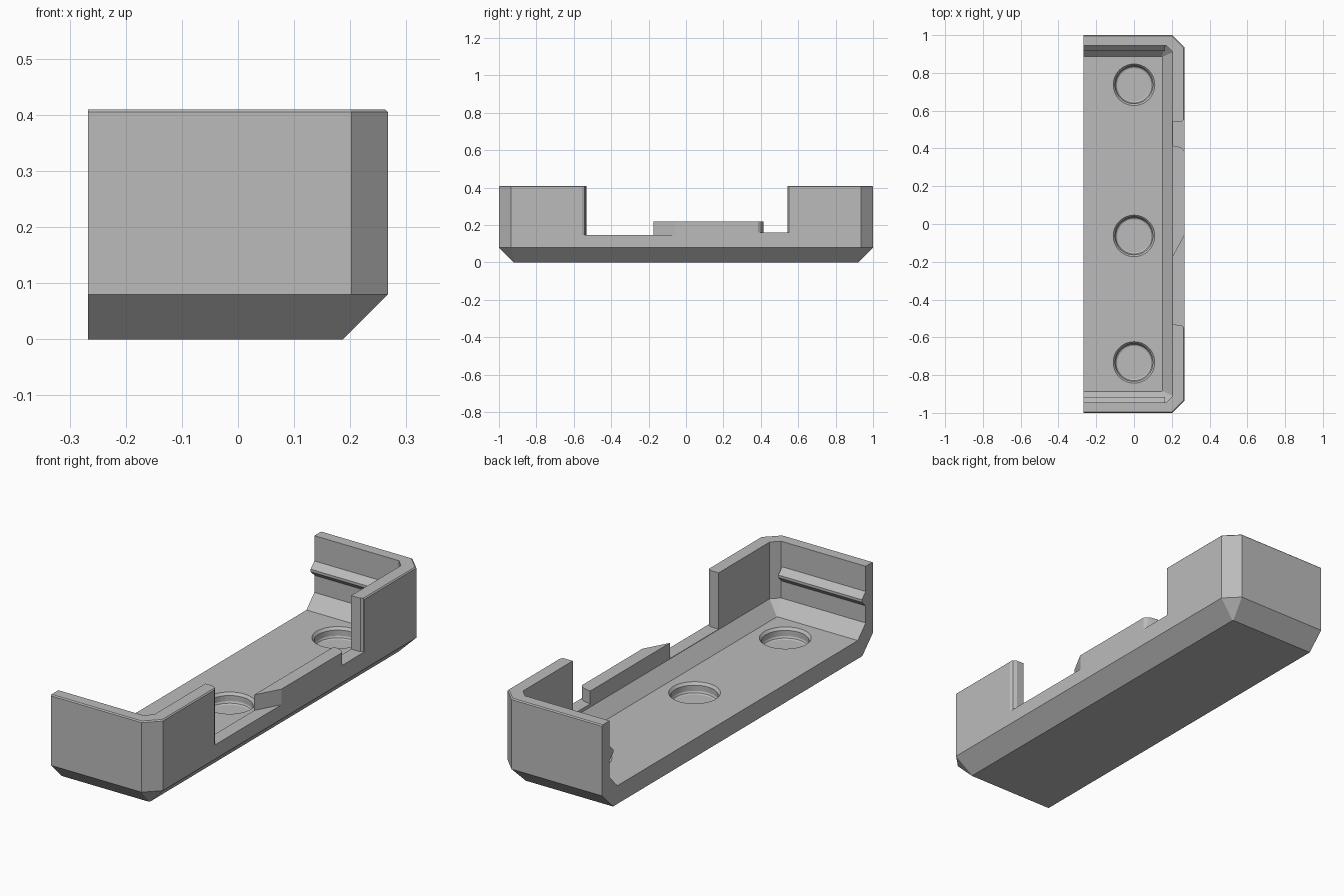
import bpy, bmesh, math

if "Cube" in bpy.data.objects:
    bpy.data.objects.remove(bpy.data.objects["Cube"])

grey = bpy.data.materials.new("plain_grey")
grey.use_nodes = True
COLOUR = (0.5, 0.5, 0.5, 1)
grey.diffuse_color = COLOUR
grey.node_tree.nodes["Principled BSDF"].inputs["Base Color"].default_value = COLOUR

OPEN_X = -0.267


def loft(name, rings):
    """Join equal-length closed rings into a capped solid."""
    bm = bmesh.new()
    loops = [[bm.verts.new(p) for p in ring] for ring in rings]
    n = len(loops[0])
    for a, b in zip(loops, loops[1:]):
        for i in range(n):
            j = (i + 1) % n
            bm.faces.new((a[i], a[j], b[j], b[i]))
    bm.faces.new(loops[0][::-1])
    bm.faces.new(loops[-1])
    bmesh.ops.recalc_face_normals(bm, faces=bm.faces)
    mesh = bpy.data.meshes.new(name)
    bm.to_mesh(mesh)
    bm.free()
    mesh.materials.append(grey)
    ob = bpy.data.objects.new(name, mesh)
    bpy.context.collection.objects.link(ob)
    return ob


def tray_ring(z, half_y, right, cut, left=OPEN_X):
    """Rectangle with two cut corners, seen in plan."""
    side = [(left, half_y), (right - cut, half_y), (right, half_y - cut)]
    return [(x, -y, z) for x, y in side] + [(x, y, z) for x, y in side[::-1]]


def carve(target, cutter):
    cutter.hide_render = True
    mod = target.modifiers.new("carve", 'BOOLEAN')
    mod.operation = 'DIFFERENCE'
    mod.solver = 'EXACT'
    mod.object = cutter
    bpy.context.view_layer.objects.active = target
    bpy.ops.object.modifier_apply(modifier=mod.name)
    bpy.data.objects.remove(cutter)


# Outer shell with chamfered base and fine rim bevel
tray = loft("tray", [
    tray_ring(0, 0.92, 0.187, 0.003),
    tray_ring(0.08, 1, 0.267, 0.065),
    tray_ring(0.405, 1, 0.267, 0.065),
    tray_ring(0.41, 0.995, 0.262, 0.063),
])

# Hollow interior, open on one long side
carve(tray, loft("hollow", [
    tray_ring(0.085, 0.887, 0.15, 0.003, -0.4),
    tray_ring(0.145, 0.945, 0.205, 0.035, -0.4),
    tray_ring(0.6, 0.945, 0.205, 0.035, -0.4),
]))

# Stepped openings in the long wall: floor height and plan outline
INNER, OUTER = 0.18, 0.30
openings = [
    (0.147, [(INNER, -0.532), (0.245, -0.534), (0.26, -0.542), (0.267, -0.556),
             (OUTER, -0.556), (OUTER, 0.0), (0.267, -0.06), (INNER, -0.22)]),
    (0.16, [(INNER, 0.42), (0.24, 0.408), (0.258, 0.398), (0.267, 0.385),
            (OUTER, 0.385), (OUTER, 0.552), (0.262, 0.552), (0.252, 0.543), (INNER, 0.543)]),
    (0.22, [(INNER, -0.4), (OUTER, -0.4), (OUTER, 0.5), (INNER, 0.5)]),
]
for floor, plan in openings:
    carve(tray, loft("opening", [[(x, y, z) for x, y in plan] for z in (floor, 0.6)]))

# Round recesses in the floor: radius and height of each ring
RECESS = [(0.088, 0.035), (0.096, 0.039), (0.1, 0.047), (0.1, 0.073), (0.11, 0.0851), (0.11, 0.1)]
SIDES = 48
for centre in (-0.733, -0.063, 0.737):
    carve(tray, loft("recess", [
        [(r * math.cos(math.tau * i / SIDES), centre + r * math.sin(math.tau * i / SIDES), z)
         for i in range(SIDES)] for r, z in RECESS]))

# Snap ridges on the two end walls
ridges = []
for name, s in (("front_ridge", -1), ("back_ridge", 1)):
    section = [(0.95, 0.225), (0.945, 0.225), (0.917, 0.252), (0.917, 0.264), (0.945, 0.292), (0.95, 0.292)]
    ridges.append(loft(name, [[(x, s * y, z) for y, z in section] for x in (OPEN_X, 0.165)]))

# Smooth only the rounded recess walls
for ob in [tray] + ridges:
    bpy.ops.object.select_all(action='DESELECT')
    ob.select_set(True)
    bpy.context.view_layer.objects.active = ob
    bpy.ops.object.shade_smooth_by_angle(angle=math.radians(20))
